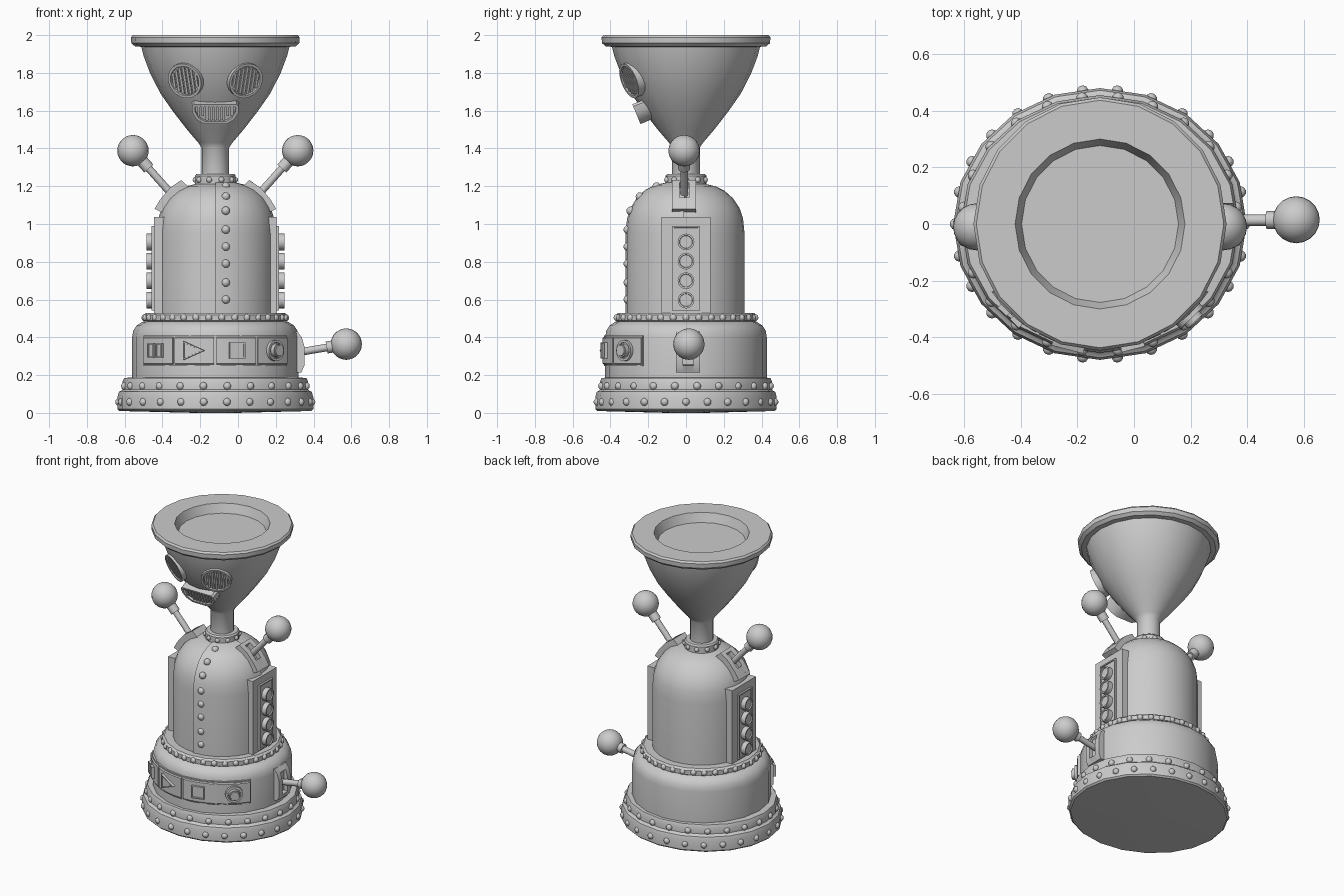
import bpy, bmesh, math
from mathutils import Matrix, Vector

if "Cube" in bpy.data.objects:
    bpy.data.objects.remove(bpy.data.objects["Cube"])

CX = -0.12          # the body axis sits left of centre
SIDES = 20


def finish(name, bm, angle=35):
    bmesh.ops.remove_doubles(bm, verts=bm.verts, dist=0.0002)
    bmesh.ops.recalc_face_normals(bm, faces=bm.faces)
    for f in bm.faces:
        f.smooth = True
    me = bpy.data.meshes.new(name)
    bm.to_mesh(me)
    bm.free()
    me.set_sharp_from_angle(angle=math.radians(angle))
    ob = bpy.data.objects.new(name, me)
    ob.location.x = CX
    bpy.context.collection.objects.link(ob)
    return ob


def polar(r, deg, z, sx=1):
    a = math.radians(deg)          # 0 = front, 90 = right
    return Vector((r * math.sin(a) * sx, -r * math.cos(a), z))


def lathe(name, prof, sx=1, a0=0, a1=360, steps=SIDES, closed=False):
    bm = bmesh.new()
    rings = [[bm.verts.new(polar(r, a0 + (a1 - a0) * i / steps, z, sx)) for r, z in prof]
             for i in range(steps + 1)]
    n = len(prof)
    for p, q in zip(rings, rings[1:]):
        for j in range(n if closed else n - 1):
            k = (j + 1) % n
            bm.faces.new((p[j], q[j], q[k], p[k]))
    if closed and a1 - a0 < 360:
        bm.faces.new(rings[0])
        bm.faces.new(rings[-1])
    return finish(name, bm)


def frame(pos, n):
    # local z points outward, local y points up
    z = Vector(n).normalized()
    x = Vector((0, 0, 1)).cross(z).normalized()
    m = Matrix((x, z.cross(x), z)).transposed().to_4x4()
    return Matrix.Translation(pos) @ m


def prism(name, pts, depth, m, inset=0, recess=0):
    # outline with its front at local z = 0, optionally with a sunken middle
    bm = bmesh.new()
    back = bm.faces.new([bm.verts.new((x, y, -depth)) for x, y in pts])
    ext = bmesh.ops.extrude_face_region(bm, geom=[back])['geom']
    for v in ext:
        if isinstance(v, bmesh.types.BMVert):
            v.co.z = 0
    top = [f for f in ext if isinstance(f, bmesh.types.BMFace)]
    if inset:
        bmesh.ops.recalc_face_normals(bm, faces=bm.faces)
        bmesh.ops.inset_region(bm, faces=top, thickness=inset)
        bmesh.ops.inset_region(bm, faces=top, thickness=0.002)
        for v in top[0].verts:
            v.co.z = -recess
    bm.transform(m)
    return finish(name, bm)


def rect(w, h, x=0, y=0):
    return [(x - w, y - h), (x + w, y - h), (x + w, y + h), (x - w, y + h)]


def ngon(r, n=16, start=0):
    return [(r * math.cos(start + 2 * math.pi * i / n), r * math.sin(start + 2 * math.pi * i / n))
            for i in range(n)]


def rivets(name, points, r):
    bm = bmesh.new()
    for p in points:
        bmesh.ops.create_uvsphere(bm, u_segments=10, v_segments=6, radius=r,
                                  matrix=Matrix.Translation(p))
    return finish(name, bm, 50)


def rivet_ring(name, count, r, z, size, sx=1):
    rivets(name, [polar(r, 360 * (i + 0.5) / count, z, sx) for i in range(count)], size)


def slab(name, pts, y0, y1):
    # xz outline extruded along y
    bm = bmesh.new()
    a, b = [[bm.verts.new((x, y, z)) for x, z in pts] for y in (y0, y1)]
    bm.faces.new(a)
    bm.faces.new(b)
    for i in range(len(pts)):
        k = (i + 1) % len(pts)
        bm.faces.new((a[i], a[k], b[k], b[i]))
    return finish(name, bm)


def lever(name, foot, ball, r=0.083):
    foot, ball = Vector(foot), Vector(ball)
    d = ball - foot
    bm = bmesh.new()
    for r1, t0, t1 in ((0.02, 0, 1), (0.032, 0.62, 0.8)):
        mid = foot + d * (t0 + t1) / 2
        bmesh.ops.create_cone(bm, cap_ends=True, segments=12, radius1=r1, radius2=r1,
                              depth=d.length * (t1 - t0), matrix=frame(mid, d))
    bmesh.ops.create_uvsphere(bm, u_segments=20, v_segments=14, radius=r, matrix=Matrix.Translation(ball))
    finish(name, bm)


# stepped riveted base (slightly wider than deep)
lathe("base", [(0, 0), (0.1, 0), (0.47, 0.01), (0.48, 0.02), (0.48, 0.085), (0.472, 0.112), (0.46, 0.118),
               (0.455, 0.125), (0.455, 0.165), (0.447, 0.185), (0.4, 0.188), (0, 0.188)], 1.08)
rivet_ring("base_rivets_lower", 26, 0.472, 0.058, 0.021, 1.08)
rivet_ring("base_rivets_upper", 24, 0.448, 0.142, 0.021, 1.08)

# drum with rounded shoulder, and riveted ring on top
lathe("drum", [(0, 0.18), (0.428, 0.18), (0.428, 0.40), (0.422, 0.435), (0.405, 0.462), (0.375, 0.482),
               (0.34, 0.488), (0, 0.488)], 1.03)
lathe("ring", [(0, 0.48), (0.36, 0.48), (0.373, 0.488), (0.373, 0.518), (0.36, 0.53), (0, 0.53)], 1.02)
rivet_ring("ring_rivets", 34, 0.366, 0.504, 0.019, 1.02)

# domed torso with an overlapping front plate and seam rivets
DOME = [(0.31, 0.52), (0.31, 0.95), (0.302, 1.03), (0.283, 1.085), (0.25, 1.135), (0.205, 1.175),
        (0.155, 1.2), (0.09, 1.215)]
lathe("torso", [(0, 0.52)] + DOME + [(0, 1.215)], steps=28)
outer = [(r + 0.01, z + (0.006 if z > 1.1 else 0)) for r, z in DOME]
lathe("front_plate", outer + [(r - 0.03, z - 0.02) for r, z in reversed(DOME)], a0=0, a1=88,
      steps=7, closed=True)
seam = [(0.165, 1.198), (0.25, 1.145), (0.298, 1.07)] + [(0.313, z) for z in (0.97, 0.88, 0.79, 0.69, 0.6)]
rivets("seam_rivets", [(0.055, -math.sqrt(r * r - 0.055 ** 2), z) for r, z in seam], 0.023)

# collar, neck and funnel head with a sunken top
lathe("collar", [(0, 1.2), (0.1, 1.2), (0.108, 1.21), (0.108, 1.255), (0.1, 1.265), (0, 1.265)])
rivet_ring("collar_rivets", 10, 0.105, 1.234, 0.016)
lathe("funnel_head", [(0, 1.25), (0.073, 1.25), (0.073, 1.405), (0.09, 1.43), (0.15, 1.5), (0.225, 1.597),
                      (0.29, 1.69), (0.345, 1.797), (0.38, 1.89), (0.392, 1.938), (0.425, 1.94),
                      (0.445, 1.958), (0.447, 1.988), (0.437, 2.0), (0.3, 2.0), (0.277, 1.94), (0, 1.94)])

# face: grilled eyes and mouth
for side, s in (("left", -1), ("right", 1)):
    m = frame((s * 0.163, -0.302, 1.757), (s * 0.42, -0.85, -0.33))
    prism(side + "_eye", ngon(0.097, 20), 0.07, m, 0.014, 0.012)
    for i in range(-3, 4):
        x = i * 0.022
        prism(side + "_eye_slat", rect(0.007, math.sqrt(0.08 ** 2 - x * x) - 0.004, x), 0.015,
              m @ Matrix.Translation((0, 0, -0.004)))
m = frame((0, -0.262, 1.58), (0, -0.92, -0.38))
prism("mouth", [(-0.113, 0.058), (0.113, 0.058), (0.124, 0.045), (0.122, 0.01), (0.1, -0.03), (0.06, -0.055),
                (-0.06, -0.055), (-0.1, -0.03), (-0.122, 0.01), (-0.124, 0.045)], 0.085, m, 0.016, 0.014)
for i in range(-4, 5):
    low = -0.036 if abs(i) < 3 else -0.012
    prism("mouth_slat", rect(0.007, (0.04 - low) / 2, i * 0.022, (0.04 + low) / 2), 0.015,
          m @ Matrix.Translation((0, 0, -0.005)))

# side panels with four round buttons each, and shoulder levers in slotted brackets
for side, s in (("left", -1), ("right", 1)):
    def at(x, z):
        return frame((s * x, 0, z), (s, 0, 0))
    prism(side + "_panel", rect(0.13, 0.255), 0.06, at(0.325, 0.783))
    prism(side + "_panel_inner", rect(0.073, 0.224), 0.03, at(0.338, 0.765), 0.012, 0.006)
    for z in (0.905, 0.803, 0.7, 0.597):
        prism(side + "_panel_button", ngon(0.044), 0.04, at(0.365, z), 0.009, 0.007)
    rail = [(0.18, 1.232), (0.24, 1.192), (0.292, 1.13), (0.322, 1.08), (0.285, 1.062), (0.2, 1.1), (0.14, 1.195)]
    slot = [(0.18, 1.232), (0.2, 1.22), (0.182, 1.19), (0.222, 1.165), (0.262, 1.115), (0.285, 1.14),
            (0.305, 1.108), (0.322, 1.08), (0.285, 1.062), (0.2, 1.1), (0.14, 1.195)]
    for pts, y0, y1 in ((rail, -0.073, -0.035), (slot, -0.035, 0.015), (rail, 0.015, 0.053)):
        slab(side + "_shoulder_bracket", [(s * x, z) for x, z in pts], y0, y1)
    lever(side + "_lever", (s * 0.215, -0.01, 1.14), (s * 0.436, -0.01, 1.388))

# crank lever low on the right
rail = [(0.435, 0.43), (0.458, 0.4), (0.472, 0.35), (0.472, 0.25), (0.455, 0.215), (0.4, 0.215), (0.4, 0.43)]
slot = [(0.435, 0.43), (0.458, 0.4), (0.445, 0.39), (0.445, 0.255), (0.472, 0.25), (0.455, 0.215),
        (0.4, 0.215), (0.4, 0.43)]
for pts, y0, y1 in ((rail, -0.052, -0.017), (slot, -0.017, 0.04), (rail, 0.04, 0.075)):
    slab("crank_bracket", pts, y0, y1)
lever("crank_lever", (0.42, 0.012, 0.317), (0.693, 0.015, 0.364))

# curved control strip with four raised keys
lathe("control_strip", [(0.41, 0.248), (0.434, 0.248), (0.434, 0.41), (0.41, 0.41)], 1.03, -58, 58, 12, True)
KEYS = {"pause": -43.5, "play": -14.5, "stop": 14.5, "record": 43.5}
for key, a in KEYS.items():
    lathe(key + "_key", [(0.41, 0.256), (0.436, 0.256), (0.442, 0.262), (0.442, 0.396), (0.436, 0.402),
                         (0.41, 0.402)], 1.03, a - 13.7, a + 13.7, 4, True)
    m = frame(polar(0.457, a, 0.33, 1.03), polar(1, a, 0))
    if key == "pause":
        for x in (-0.03, 0.03):
            prism("pause_bar", rect(0.022, 0.038, x), 0.04, m, 0.008, 0.006)
    elif key == "play":
        prism("play_triangle", [(-0.055, -0.05), (0.06, 0), (-0.055, 0.05)], 0.04, m, 0.011, 0.007)
    elif key == "stop":
        prism("stop_square", rect(0.042, 0.042), 0.04, m, 0.01, 0.007)
    else:
        prism("record_ring", ngon(0.056), 0.04, m, 0.012, 0.007)
        prism("record_button", ngon(0.036), 0.04, m @ Matrix.Translation((0, 0, 0.018)), 0.006, -0.004)
